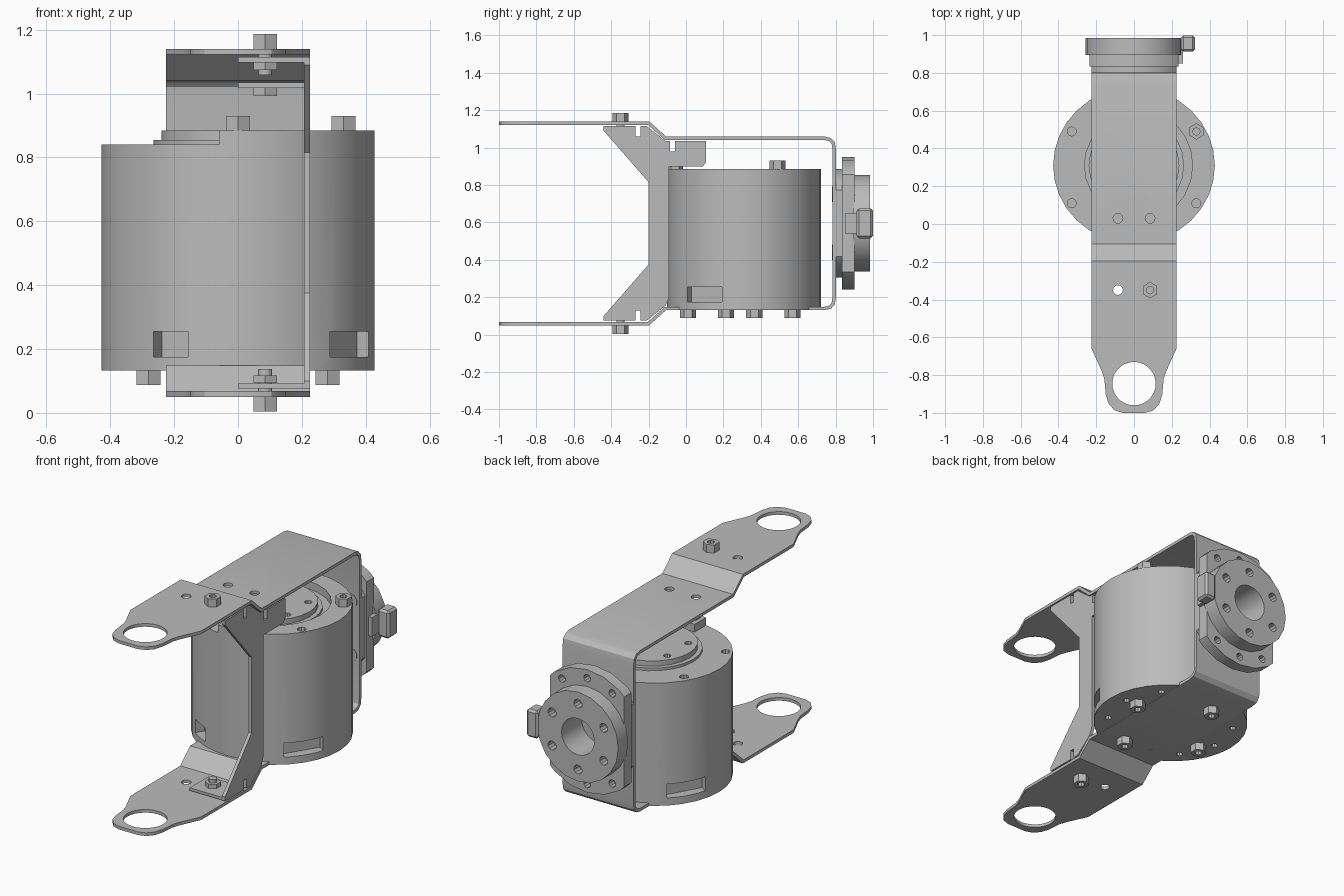
import bpy
import bmesh
import math
from mathutils import Matrix, Vector

cube = bpy.data.objects.get("Cube")
if cube:
    bpy.data.objects.remove(cube)

grey = bpy.data.materials.new("metal_grey")
grey.use_nodes = True
COLOUR = (0.5, 0.5, 0.5, 1)
grey.diffuse_color = COLOUR
grey.node_tree.nodes["Principled BSDF"].inputs["Base Color"].default_value = COLOUR

MID_Z = 0.595      # height of the horn axis and bracket symmetry
CY = 0.31          # body centre along y
AXES = {"x": Matrix.Rotation(math.pi / 2, 4, "Y"),
        "y": Matrix.Rotation(-math.pi / 2, 4, "X"),
        "z": Matrix.Identity(4)}
parts = []


def finish(name, bm):
    bmesh.ops.recalc_face_normals(bm, faces=bm.faces)
    mesh = bpy.data.meshes.new(name)
    bm.to_mesh(mesh)
    bm.free()
    mesh.materials.append(grey)
    ob = bpy.data.objects.new(name, mesh)
    bpy.context.collection.objects.link(ob)
    parts.append(ob)
    return ob


def cyl(name, r, centre, depth, axis="z", n=24, sy=1.0):
    bm = bmesh.new()
    bmesh.ops.create_cone(bm, cap_ends=True, segments=n, radius1=r, radius2=r, depth=depth)
    m = Matrix.Translation(centre) @ AXES[axis] @ Matrix.Diagonal((1, sy, 1, 1))
    bmesh.ops.transform(bm, matrix=m, verts=bm.verts)
    return finish(name, bm)


def box(name, lo, hi, turn=0.0):
    lo, hi = Vector(lo), Vector(hi)
    bm = bmesh.new()
    bmesh.ops.create_cube(bm, size=1)
    m = Matrix.Translation((lo + hi) / 2) @ Matrix.Rotation(turn, 4, "Z") @ Matrix.Diagonal((hi - lo).to_4d())
    bmesh.ops.transform(bm, matrix=m, verts=bm.verts)
    return finish(name, bm)


def prism(name, pts, offset, push):
    """Extrude a closed outline; offset maps a 2D point to 3D."""
    bm = bmesh.new()
    face = bm.faces.new([bm.verts.new(offset(*p)) for p in pts])
    new = bmesh.ops.extrude_face_region(bm, geom=[face])["geom"]
    bmesh.ops.translate(bm, vec=push, verts=[v for v in new if isinstance(v, bmesh.types.BMVert)])
    return finish(name, bm)


def apply(ob, kind, **settings):
    mod = ob.modifiers.new("step", kind)
    for key, value in settings.items():
        setattr(mod, key, value)
    bpy.context.view_layer.objects.active = ob
    bpy.ops.object.modifier_apply(modifier=mod.name)


def cut(ob, *tools, op="DIFFERENCE"):
    for tool in tools:
        apply(ob, "BOOLEAN", operation=op, object=tool, solver="EXACT")
        parts.remove(tool)
        bpy.data.objects.remove(tool)


def bolt(name, x, y, z, h):
    """Hex head standing on z, going up for positive h."""
    head = cyl(name, 0.043, (x, y, z + h / 2), abs(h), n=6)
    cut(head, cyl("socket", 0.02, (x, y, z + h), abs(h), n=8))


def ring(r, count, start=0.0):
    for i in range(count):
        a = start + math.tau * i / count
        yield r * math.cos(a), r * math.sin(a)


# Bent bracket strap: half path mirrored about the horn axis
half = [(-1.01, 1.131), (-0.2, 1.131), (-0.11, 1.05), (0.74, 1.05),
        (0.77, 1.043), (0.787, 1.025), (0.792, 0.995)]
path = half + [(y, 2 * MID_Z - z) for y, z in reversed(half)]
bm = bmesh.new()
rows = [[bm.verts.new((x, y, z)) for x in (-0.226, 0.226)] for y, z in path]
for a, b in zip(rows, rows[1:]):
    bm.faces.new((a[0], a[1], b[1], b[0]))
strap = finish("bracket_strap", bm)
apply(strap, "SOLIDIFY", thickness=0.018, offset=0, use_even_offset=True)
side = [(0.24, 0.85), (0.24, -0.62), (0.225, -0.66), (0.17, -0.78), (0.157, -0.82),
        (0.15, -0.9), (0.135, -0.95), (0.105, -0.985), (0.06, -1.0)]
outline = side + [(-x, y) for x, y in reversed(side)]
cut(strap, prism("outline", outline, lambda x, y: (x, y, -0.1), (0, 0, 1.5)), op="INTERSECT")
cut(strap, cyl("ring_hole", 0.115, (0, -0.845, 0.6), 2, n=28))
for x in (-0.085, 0.085):
    for y in (-0.35, 0.03):
        cut(strap, cyl("hole", 0.026, (x, y, 0.6), 2, n=12))

# Side gusset joining the two arms, with relief notches
gusset_pts = [(-0.44, 1.115), (-0.44, 1.09), (-0.2, 0.815), (-0.2, 0.375), (-0.44, 0.1),
              (-0.44, 0.075), (-0.21, 0.075), (-0.11, 0.155), (-0.09, 0.2), (-0.09, 0.9),
              (0.09, 0.9), (0.108, 0.92), (0.108, 1.035), (-0.11, 1.035), (-0.21, 1.115)]
gusset = prism("side_gusset", gusset_pts, lambda y, z: (0.207, y, z), (0.019, 0, 0))
for y, lo, hi in ((-0.27, 1.06, 1.13), (-0.27, 0.06, 0.13), (-0.085, 0.98, 1.06)):
    cut(gusset, box("notch", (0.1, y, lo), (0.3, y + 0.026, hi)))
for name, y0, y1, z in (("upper_tab", -0.44, -0.27, 1.098), ("lower_tab", -0.44, -0.27, 0.076),
                        ("hook_tab", -0.06, 0.108, 1.018)):
    box(name, (0.0, y0, z), (0.215, y1, z + 0.016))

# Motor body with raised half rim and stepped cap
SY = 0.962
body = cyl("motor_body", 0.428, (0, CY, 0.486), 0.708, n=32, sy=SY)
rim = cyl("raised_rim", 0.428, (0, CY, 0.85), 0.07, n=32, sy=SY)
cut(rim, cyl("bore", 0.31, (0, CY, 0.85), 0.2), box("trim", (-1, -1, 0.7), (-0.06, 1, 1)))
cap_step = cyl("cap_step", 0.265, (0, CY, 0.845), 0.02)
cap = cyl("cap", 0.24, (0, CY, 0.86), 0.05)
for x, y in ring(0.19, 6, math.pi / 6):
    cut(cap, cyl("hole", 0.02, (x, CY + y, 0.885), 0.05, n=10))
for x, y in ((-0.33, 0.11), (-0.33, 0.49)):
    cut(body, cyl("hole", 0.024, (x, y, 0.84), 0.08, n=10))
cut(rim, cyl("hole", 0.024, (0.33, 0.11, 0.885), 0.06, n=10))
for x, y in ring(0.345, 10, 0.1):
    cut(body, cyl("hole", 0.018, (x, CY + y, 0.13), 0.08, n=8))

# Rectangular pockets low on the body wall
for deg, w in ((-32, 0.11), (240, 0.062), (150, 0.11)):
    a = math.radians(deg)
    x, y = 0.415 * math.cos(a), CY + 0.4 * math.sin(a)
    cut(body, box("pocket", (x - 0.045, y - w, 0.175), (x + 0.045, y + w, 0.255), a))

# Bolts on body and arms
for i, (x, y) in enumerate(ring(0.29, 4, math.atan2(0.075, 0.28))):
    bolt(f"bottom_bolt_{i}", x, y + 0.29, 0.133, -0.045)
bolt("rim_bolt_side", 0.33, 0.49, 0.885, 0.045)
bolt("rim_bolt_front", 0, -0.06, 0.885, 0.045)
bolt("upper_arm_bolt", 0.085, -0.35, 1.14, 0.046)
bolt("lower_arm_bolt", 0.085, -0.35, 0.05, -0.046)
for name, y, z, w in (("upper", -0.35, 1.085, 0.024), ("lower", -0.35, 0.105, 0.024),
                      ("hook", 0.03, 1.005, 0.024)):
    cyl(name + "_nut", 0.042, (0.085, y, z), w, n=6)
for name, z in (("upper_shank", 1.1), ("lower_shank", 0.095)):
    cyl(name, 0.022, (0.085, -0.35, z), 0.085, n=12)

# Output horn on the back: spacer, flat-sided flange, disc
spacer = cyl("horn_spacer", 0.29, (0, 0.815, MID_Z), 0.045, "y")
flange = cyl("horn_flange", 0.355, (0, 0.868, MID_Z), 0.066, "y", n=20)
disc = cyl("horn_disc", 0.258, (0, 0.94, MID_Z), 0.09, "y", n=20)
for ob, w in ((spacer, 0.226), (flange, 0.236)):
    cut(ob, box("flats", (-w, 0, 0), (w, 2, 2)), op="INTERSECT")
for ob in (spacer, flange, disc):
    cut(ob, cyl("bore", 0.105, (0, 0.9, MID_Z), 0.5, "y", n=20))
for x, z in ring(0.19, 6, math.pi / 6):
    cut(disc, cyl("hole", 0.026, (x, 0.985, MID_Z + z), 0.1, "y", n=10))
for sx in (-0.16, 0, 0.16):
    for s in (-1, 1):
        z = MID_Z + s * math.sqrt(0.305 ** 2 - sx ** 2)
        cut(flange, cyl("hole", 0.022, (sx, 0.9, z), 0.08, "y", n=10))

# Clamp lug on the horn and screws behind it
box("lug_stem", (0.2, 0.85, 0.54), (0.26, 0.97, 0.65))
lug = box("clamp_lug", (0.25, 0.912, 0.515), (0.322, 0.999, 0.675))
apply(lug, "BEVEL", width=0.012, segments=1)
for s, name in ((1, "upper"), (-1, "lower")):
    cyl(name + "_back_screw", 0.042, (0.17, 0.803, MID_Z + s * 0.155), 0.045, "y", n=10)

# Smooth round walls, keep edges sharp
bpy.ops.object.select_all(action="DESELECT")
for ob in parts:
    ob.select_set(True)
bpy.context.view_layer.objects.active = parts[0]
bpy.ops.object.shade_smooth_by_angle(angle=math.radians(25))
